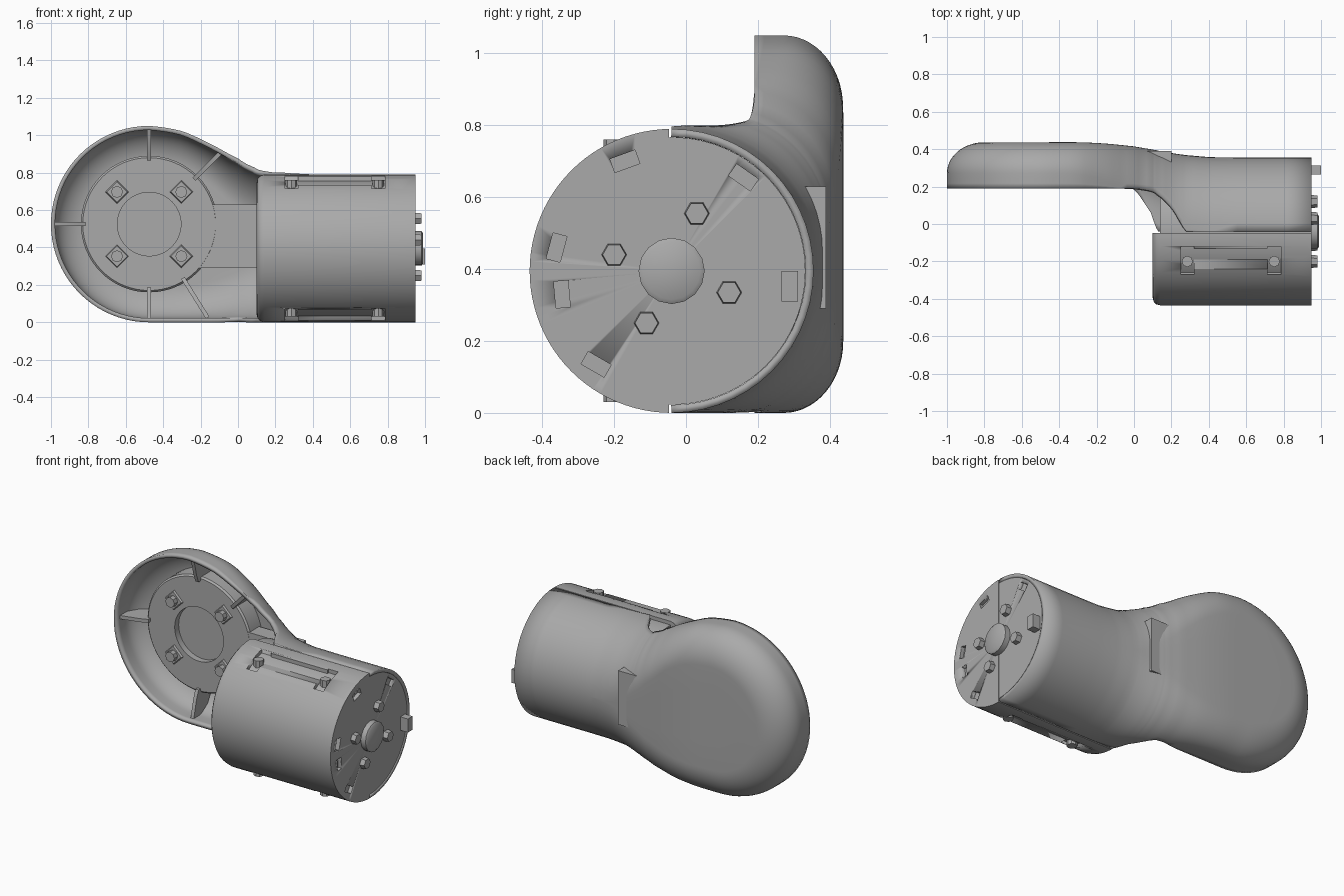
import bpy, bmesh
from math import sin, cos, asin, pi, radians
from mathutils import Vector, Matrix

if bpy.data.objects.get("Cube"):
    bpy.data.objects.remove(bpy.data.objects["Cube"])

grey = bpy.data.materials.new("plain_grey")
grey.use_nodes = True
grey.diffuse_color = (0.4, 0.4, 0.4, 1)
grey.node_tree.nodes["Principled BSDF"].inputs["Base Color"].default_value = (0.4, 0.4, 0.4, 1)

HUB = Vector((-0.475, 0, 0.525))      # centre of the round end
CAN = Vector((0, -0.04, 0.395))       # axis of the motor housing
R = 0.395                             # housing radius


def finish(name, bm, recalc=True):
    bmesh.ops.remove_doubles(bm, verts=bm.verts, dist=1e-4)
    if recalc:
        bmesh.ops.recalc_face_normals(bm, faces=bm.faces)
    mesh = bpy.data.meshes.new(name)
    bm.to_mesh(mesh)
    bm.free()
    mesh.materials.append(grey)
    ob = bpy.data.objects.new(name, mesh)
    bpy.context.collection.objects.link(ob)
    bpy.ops.object.select_all(action='DESELECT')
    bpy.context.view_layer.objects.active = ob
    ob.select_set(True)
    bpy.ops.object.shade_smooth_by_angle(angle=radians(35))
    return ob


def skin(bm, rows):
    """Bridge successive rows of points with quads."""
    grid = [[bm.verts.new(p) for p in row] for row in rows]
    for a, b in zip(grid, grid[1:]):
        for i in range(len(a) - 1):
            bm.faces.new((a[i], a[i + 1], b[i + 1], b[i]))


def lathe(axis, centre, profile, steps=64):
    """Closed solid turned about x or y from (position, radius) pairs."""
    bm = bmesh.new()
    rows = []
    for k in range(steps + 1):
        c, s = cos(2 * pi * k / steps), sin(2 * pi * k / steps)
        rows.append([centre + (Vector((a, r * c, r * s)) if axis == 'x' else Vector((r * c, a, r * s)))
                     for a, r in profile])
    skin(bm, rows)
    bmesh.ops.remove_doubles(bm, verts=bm.verts, dist=1e-4)
    bmesh.ops.dissolve_degenerate(bm, edges=bm.edges, dist=1e-5)
    return bm


def box(name, lo, hi, turn=None):
    bm = bmesh.new()
    lo, hi = Vector(lo), Vector(hi)
    bmesh.ops.create_cube(bm, size=1, matrix=Matrix.Translation((lo + hi) / 2) @ (turn or Matrix())
                          @ Matrix.Diagonal((*(hi - lo), 1)))
    return finish(name, bm)


def cut(ob, cutter):
    cutter.hide_render = True
    mod = ob.modifiers.new("cut", 'BOOLEAN')
    mod.operation, mod.object, mod.solver = 'DIFFERENCE', cutter, 'EXACT'
    bpy.context.view_layer.objects.active = ob
    bpy.ops.object.modifier_apply(modifier=mod.name)
    bpy.data.objects.remove(cutter)


# Arm shell: half a turned dish, lofted on into the half round housing
def half_section(yf, yb, h, ry, rz):
    """(y, drop from the edge) from the open front to the middle of the back."""
    ys = yb - ry
    a0 = asin(min(1, (yf - ys) / ry)) if yf > ys else 0
    pts = [(yf + (max(ys, yf) - yf) * k / 3, 0) for k in range(3)]
    if a0:
        pts = [(yf, rz * (1 - cos(a0)))] * 3
    for k in range(15):
        a = a0 + (pi / 2 - a0) * k / 14
        pts.append((ys + ry * sin(a), rz * (1 - cos(a))))
    return pts + [(yb, rz + (h - rz) / 2), (yb, h)]


# x, front edge above, front edge below, back, top, corner depth, corner height
stations = [
    (-0.475, .19, .19, .437, 1.05, .165, .2),
    (-0.30, .19, .19, .437, 1.022, .17, .2),
    (-0.15, .19, .19, .430, .955, .20, .22),
    (0.00, .19, .19, .415, .878, .26, .27),
    (0.09, .18, .06, .400, .838, .30, .31),
    (0.13, .16, -.04, .392, .823, .32, .33),
    (0.21, .08, -.04, .378, .805, .36, .36),
    (0.28, -.04, -.04, .368, .797, .385, .385),
    (0.42, -.04, -.04, .357, .79, .395, .395),
    (0.95, -.04, -.04, .355, .79, .395, .395),
]


def smooth_rows(rows, n=4):
    out = []
    for i in range(len(rows) - 1):
        p0, p1, p2, p3 = (rows[min(max(j, 0), len(rows) - 1)] for j in range(i - 1, i + 3))
        for t in (k / n for k in range(n)):
            f = t * t * (3 - 2 * t)
            spline = [b + .5 * t * (c - a + t * (2 * a - 5 * b + 4 * c - d + t * (3 * (b - c) + d - a)))
                      for a, b, c, d in zip(p0, p1, p2, p3)]
            out.append([rows[i][0] + (p2[0] - p1[0]) * t] + spline[1:] if f >= 0 else spline)
    return out + [list(rows[-1])]


bm = bmesh.new()
dish = half_section(.19, .437, .525, .165, .2)
skin(bm, [[HUB + Vector(((.525 - d) * cos(a), y, (.525 - d) * sin(a))) for y, d in dish]
          for a in (pi / 2 + pi * k / 40 for k in range(41))])
loft = []
for x, yt, yl, yb, top, ry, rz in smooth_rows(stations):
    h = top / 2
    rz = min(rz, h)
    ry = min(ry, yb + .04)
    upper = [Vector((x, y, top - d)) for y, d in half_section(max(yt, -.04), yb, h, ry, rz)]
    lower = [Vector((x, y, d)) for y, d in half_section(max(yl, -.04), yb, h, ry, rz)]
    loft.append(upper + lower[-2::-1])
skin(bm, loft)
bmesh.ops.remove_doubles(bm, verts=bm.verts, dist=1e-4)
bmesh.ops.dissolve_degenerate(bm, edges=bm.edges, dist=1e-5)
bmesh.ops.recalc_face_normals(bm, faces=bm.faces)
back = max(bm.faces, key=lambda f: f.calc_center_median().y)
if back.normal.y < 0:
    bmesh.ops.reverse_faces(bm, faces=bm.faces)
shell = finish("arm_shell", bm, recalc=False)
wall = shell.modifiers.new("wall", 'SOLIDIFY')
wall.thickness, wall.offset = .022, -1

# Hub plate with a round recess, and the web that ties it to the housing
finish("hub_plate", lathe('y', HUB, [(.33, 0), (.33, .17), (.29, .17), (.29, .355), (.30, .365), (.42, .365), (.42, 0)]))
box("hub_web", (-.25, .2905, .29), (.2, .39, .63))

# Ribs between the pockets
for i, (deg, reach) in enumerate([(90, .51), (180, .51), (270, .51), (45, .535), (-58, .59)]):
    bm = bmesh.new()
    outline = [(.34, .27), (.39, .25), (reach, .22), (reach, .28), (reach - .05, .36), (reach - .14, .41), (.34, .41)]
    rot = Matrix.Rotation(-radians(deg), 3, 'Y')
    ends = [[bm.verts.new(HUB + rot @ Vector((r, y, t))) for r, y in outline] for t in (-.011, .011)]
    for end in ends:
        bm.faces.new(end)
    for k in range(len(outline)):
        n = (k + 1) % len(outline)
        bm.faces.new((ends[0][k], ends[0][n], ends[1][n], ends[1][k]))
    finish(f"pocket_rib_{i + 1}", bm)

# Four hub bolts on diamond feet
for i, (sx, sz) in enumerate([(1, 1), (-1, 1), (-1, -1), (1, -1)]):
    c = HUB + Vector((sx * .172, 0, sz * .172))
    finish(f"hub_bolt_{i + 1}", lathe('y', c, [(.245, 0), (.245, .032), (.30, .032), (.30, 0)], 8))
    finish(f"hub_bolt_foot_{i + 1}", lathe('y', c, [(.278, 0), (.278, .055), (.30, .068), (.30, 0)], 4))

# Housing core, seen in the seam
core = finish("housing_core", lathe('x', CAN, [(.14, 0), (.14, .372), (.948, .372), (.948, 0)], 96))

# Front cover: the forward half of the housing, with screw slots above and below
bm = lathe('x', CAN, [(.10, 0), (.10, .355), (.105, .375), (.118, .389), (.14, R), (.95, R), (.95, 0)], 96)
bmesh.ops.bisect_plane(bm, geom=bm.verts[:] + bm.edges[:] + bm.faces[:], plane_co=(0, -.047, 0),
                       plane_no=(0, 1, 0), clear_outer=True)
bmesh.ops.holes_fill(bm, edges=[e for e in bm.edges if e.is_boundary])
cover = finish("front_cover", bm)
for name, z0, z1 in (("upper", .725, .9), ("lower", -.1, .065)):
    cut(cover, box(name + "_slot_cutter", (.32, -.26, z0 + (.01 if z0 > 0 else 0)), (.72, -.13, z1)))
    for x in (.285, .75):
        cut(cover, box(name + "_well_cutter", (x - .035, -.27, z0 - .03 if z0 > 0 else z0),
                       (x + .035, -.12, z1 if z0 > 0 else z1 + .03)))
        z = z0 if z0 > 0 else z1
        bm = bmesh.new()
        bmesh.ops.create_cone(bm, cap_ends=True, segments=8, radius1=.03, radius2=.03, depth=.07,
                              matrix=Matrix.Translation((x, -.2, z)))
        finish(name + "_cover_screw", bm)

# End face: shallow slots round the edge
for i, (y, z, deg) in enumerate([(.16, .655, -35), (-.17, .70, 20), (-.36, .46, 75), (-.345, .33, 95), (-.25, .135, -30)]):
    turn = Matrix.Rotation(radians(deg), 4, 'X')
    for ob in (core, cover):
        cut(ob, box("end_slot_cutter", (.925, y - .037, z - .02), (.97, y + .037, z + .02), turn))

# End face: central boss, contact posts and the locating tab
finish("end_boss", lathe('x', CAN, [(.94, 0), (.94, .092), (.982, .092), (.99, .08), (.99, 0)], 16))
for i, (y, z) in enumerate([(.03, .555), (.12, .335), (-.11, .25), (-.2, .44)]):
    finish(f"end_post_{i + 1}", lathe('x', Vector((0, y, z)), [(.94, 0), (.94, .036), (.98, .032), (.98, 0)], 6))
box("end_tab", (.93, .265, .31), (1.0, .312, .395))
